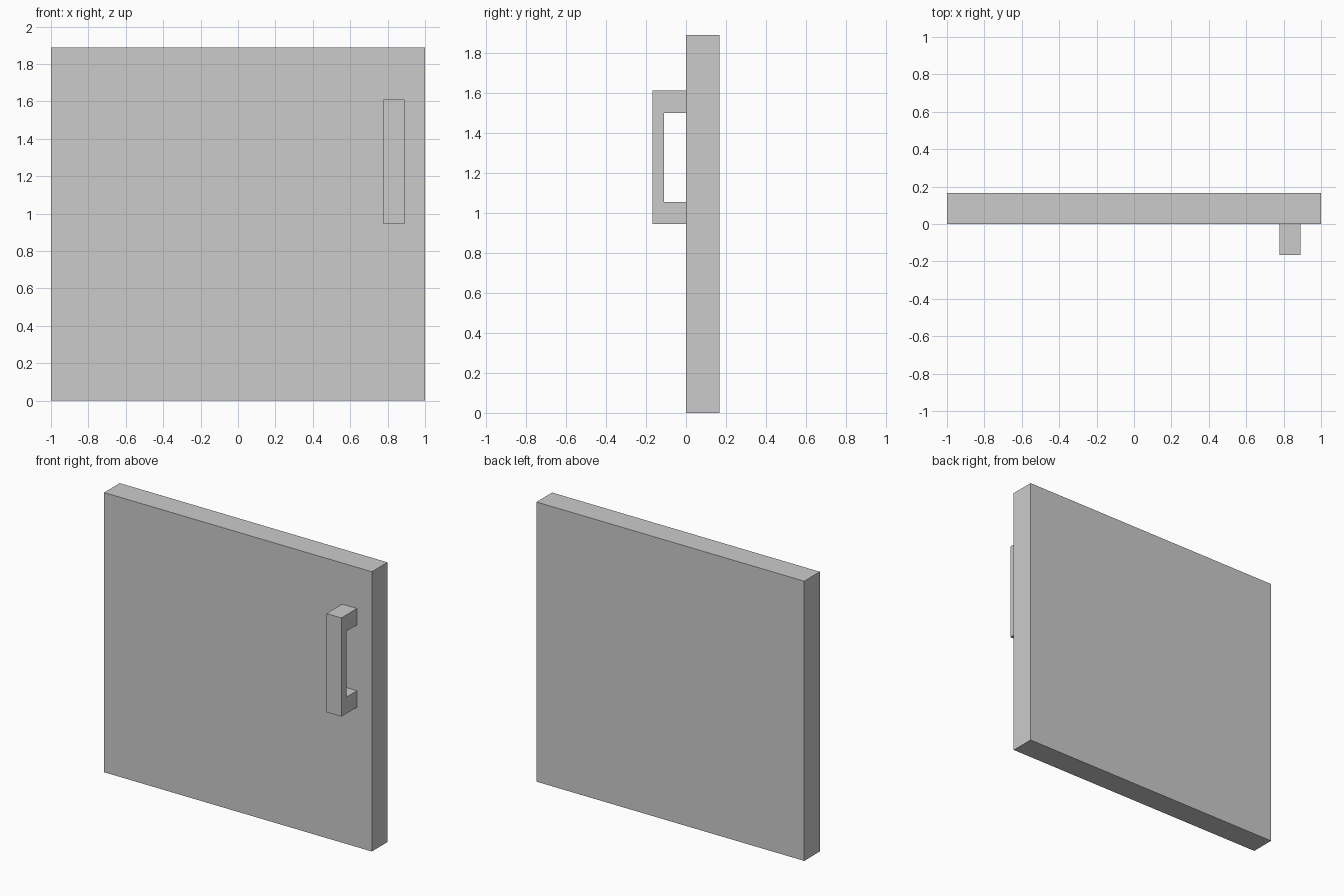
import bpy, bmesh
from mathutils import Vector

if "Cube" in bpy.data.objects:
    bpy.data.objects.remove(bpy.data.objects["Cube"])

U = 1 / 18  # design module: the door is 36 modules wide


def prism(name, profile, x0, x1):
    """Extrude a (y, z) profile, given in modules, from x0 to x1."""
    bm = bmesh.new()
    face = bm.faces.new([bm.verts.new((x0 * U, y * U, z * U)) for y, z in profile])
    ext = bmesh.ops.extrude_face_region(bm, geom=[face], use_keep_orig=True)
    verts = [g for g in ext["geom"] if isinstance(g, bmesh.types.BMVert)]
    bmesh.ops.translate(bm, verts=verts, vec=Vector(((x1 - x0) * U, 0, 0)))
    bmesh.ops.recalc_face_normals(bm, faces=bm.faces)
    mesh = bpy.data.meshes.new(name)
    bm.to_mesh(mesh)
    bm.free()
    obj = bpy.data.objects.new(name, mesh)
    bpy.context.collection.objects.link(obj)
    return obj


# Flat door slab
prism("door_panel", [(0, 0), (3, 0), (3, 34), (0, 34)], -18, 18)

# C-shaped pull handle on the front face
prism("handle", [(0, 17), (-3, 17), (-3, 29), (0, 29),
                 (0, 27), (-2, 27), (-2, 19), (0, 19)], 14, 16)
